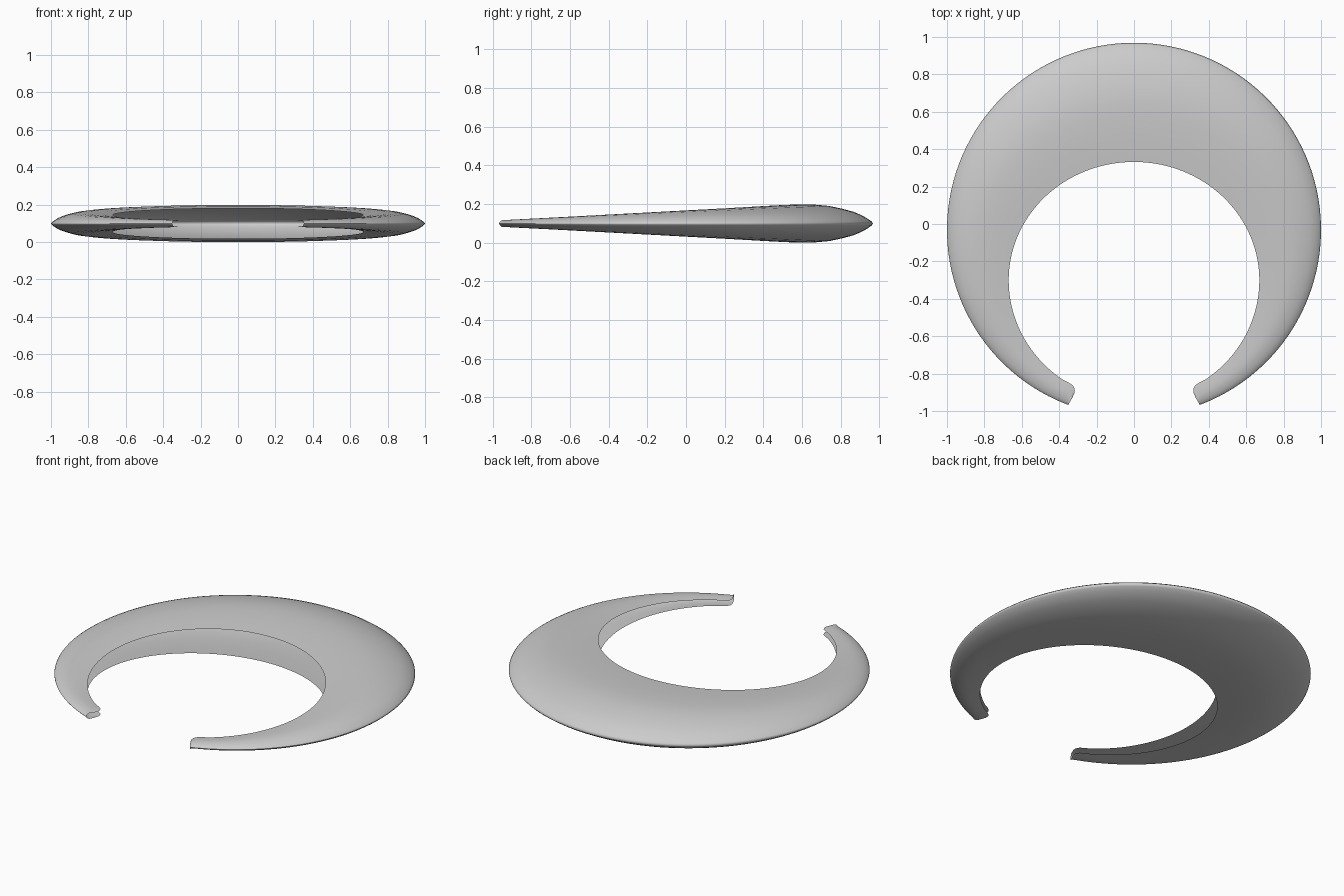
import bpy, bmesh
from math import sin, cos, radians

if "Cube" in bpy.data.objects:
    bpy.data.objects.remove(bpy.data.objects["Cube"])

MID_Z = 0.099
STEPS = 56

# half cross-section: (fraction from outer rim to inner lip, fraction of half thickness)
PROFILE = [(0, 0), (0.015, 0.11), (0.05, 0.27), (0.1, 0.45), (0.16, 0.61),
           (0.25, 0.77), (0.36, 0.92), (0.48, 0.99), (0.6, 1.0), (0.8, 0.94), (1, 0.82)]
# rounded tip: (outer angle, inner x, inner y)
TIP = [(-66.8, 0.352, -0.846), (-67.8, 0.328, -0.862),
       (-68.6, 0.317, -0.88), (-69.1, 0.317, -0.9), (-69.4, 0.33, -0.93)]


def outer(a):
    return cos(radians(a)), -0.031 + sin(radians(a))


def half_thickness(y):
    t = min(1.0, max(0.0, (y + 0.93) / 1.52))
    return 0.018 + 0.081 * t


# stations pairing a point on the outer rim with one on the inner lip
stations = []
for i in range(STEPS + 1):
    f = i / STEPS
    t = radians(90 - 145.5 * f)
    ry = 0.632 if sin(t) > 0 else 0.647
    stations.append((outer(90 - 155.5 * f), (0.67 * cos(t), -0.3 + ry * sin(t))))
stations += [(outer(a), (x, y)) for a, x, y in TIP]

# hollow crescent shell, open along its inner lip
section = [(u, -h) for u, h in reversed(PROFILE)] + PROFILE[1:]
bm = bmesh.new()
rows = []
for (ox, oy), (ix, iy) in stations:
    half = half_thickness(oy + (iy - oy) * 0.58)
    rows.append([bm.verts.new((ox + (ix - ox) * u, oy + (iy - oy) * u, MID_Z + half * h))
                 for u, h in section])
for v in rows[0]:
    v.co.x = 0
for r0, r1 in zip(rows, rows[1:]):
    for j in range(len(section) - 1):
        bm.faces.new((r0[j], r0[j + 1], r1[j + 1], r1[j]))
bm.normal_update()
# make the top sheet face upward
top = max(bm.faces, key=lambda f: f.calc_center_median().z)
if top.normal.z < 0:
    bmesh.ops.reverse_faces(bm, faces=bm.faces[:])
for f in bm.faces:
    f.smooth = True

mesh = bpy.data.meshes.new("crescent_shell")
bm.to_mesh(mesh)
bm.free()
shell = bpy.data.objects.new("crescent_shell", mesh)
bpy.context.collection.objects.link(shell)

# mirrored second arm
mirror = shell.modifiers.new("mirror", 'MIRROR')
mirror.use_axis = (True, False, False)
mirror.use_clip = True
